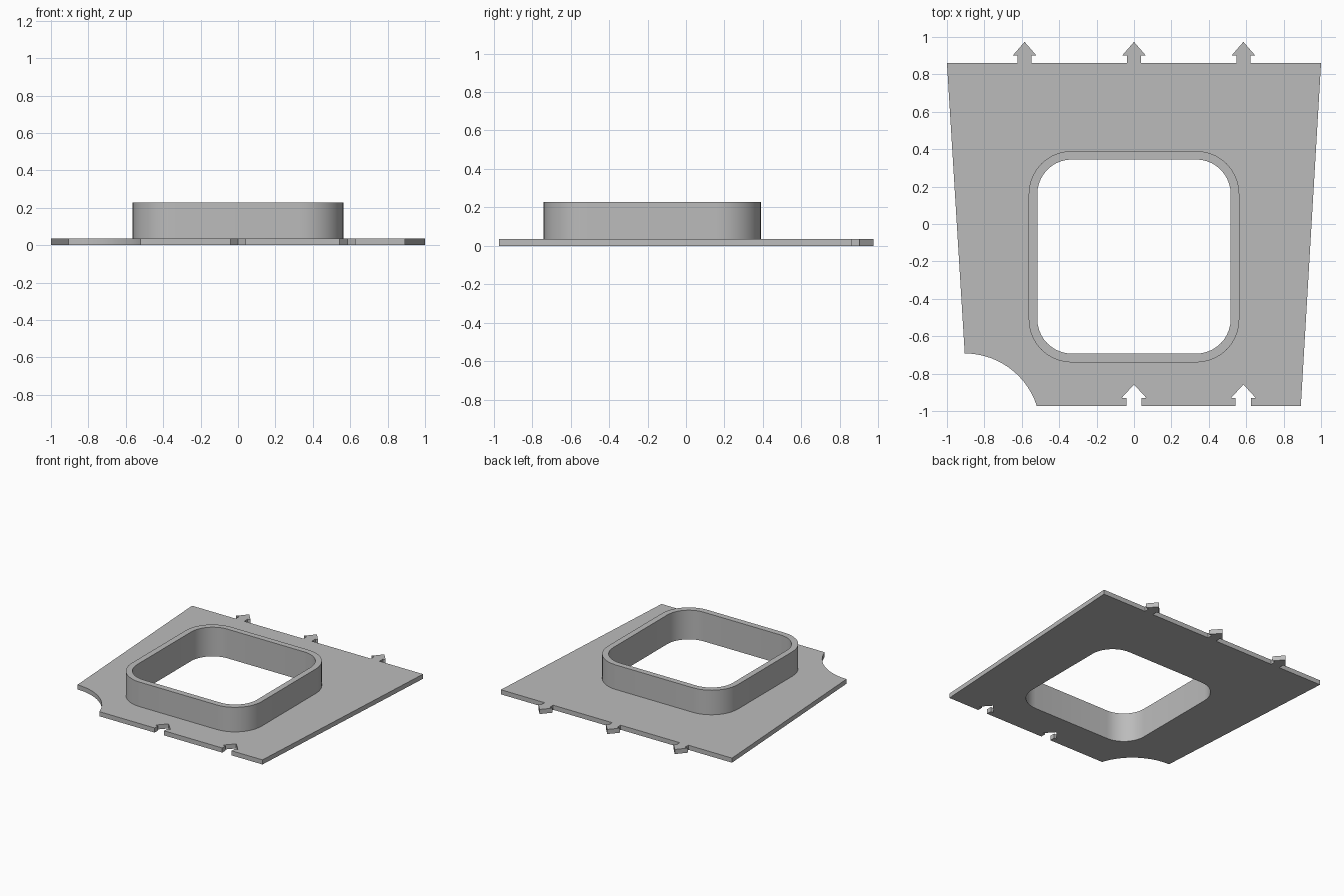
import bpy, bmesh, math

if "Cube" in bpy.data.objects:
    bpy.data.objects.remove(bpy.data.objects["Cube"])

grey = bpy.data.materials.new("light grey")
grey.diffuse_color = (0.5, 0.5, 0.5, 1)
grey.use_nodes = True
grey.node_tree.nodes["Principled BSDF"].inputs["Base Color"].default_value = grey.diffuse_color

PLATE_T, COLLAR_TOP = 0.036, 0.228


def rounded_rect(x, y0, y1, r, steps=10):
    """Counter-clockwise rounded rectangle, symmetric in x."""
    centres = [(x - r, y1 - r), (r - x, y1 - r), (r - x, y0 + r), (x - r, y0 + r)]
    pts = []
    for q, (cx, cy) in enumerate(centres):
        for i in range(steps + 1):
            a = math.pi / 2 * (q + i / steps)
            pts.append((cx + r * math.cos(a), cy + r * math.sin(a)))
    return pts


def arrow(cx, y, stem, head):
    """Arrow outline from left to right, pointing to +y."""
    half = [(-stem, 0), (-stem, 0.042), (-head, 0.042), (0, 0.114)]
    pts = half + [(-px, py) for px, py in half[-2::-1]]
    return [(cx + px, y + py) for px, py in pts]


def ring_prism(name, outer, inner, z0, z1):
    """Solid between an outer outline and a hole."""
    bm = bmesh.new()
    edges = []
    for loop in (outer, inner):
        vs = [bm.verts.new((px, py, z0)) for px, py in loop]
        edges += [bm.edges.new((vs[i - 1], vs[i])) for i in range(len(vs))]
    bmesh.ops.triangle_fill(bm, edges=edges, use_beauty=True, normal=(0, 0, 1))
    ext = bmesh.ops.extrude_face_region(bm, geom=bm.faces[:], use_keep_orig=True)
    for v in ext["geom"]:
        if isinstance(v, bmesh.types.BMVert):
            v.co.z = z1
    bmesh.ops.recalc_face_normals(bm, faces=bm.faces[:])
    me = bpy.data.meshes.new(name)
    bm.to_mesh(me)
    bm.free()
    me.materials.append(grey)
    ob = bpy.data.objects.new(name, me)
    bpy.context.collection.objects.link(ob)
    bpy.ops.object.select_all(action='DESELECT')
    ob.select_set(True)
    bpy.context.view_layer.objects.active = ob
    bpy.ops.object.shade_smooth_by_angle(angle=math.radians(30))
    return ob


# Tapered plate outline: curved corner cut, front notches, back tabs
BACK, FRONT, PITCH = 0.86, -0.972, 0.585
outline = [(-1, BACK)]
R = 0.405
sweep = math.asin(0.385 / R)
for i in range(15):
    a = sweep * i / 14
    outline.append((-0.905 + R * math.sin(a), -0.692 - R + R * math.cos(a)))
outline[-1] = (-0.52, FRONT)
for cx in (0, PITCH):
    outline += arrow(cx, FRONT, 0.041, 0.066)
outline += [(0.892, FRONT), (1, BACK)]
for cx in (PITCH, 0, -PITCH):
    outline += arrow(cx, BACK, 0.037, 0.062)[::-1]

opening = rounded_rect(0.517, -0.693, 0.345, 0.185)
ring_prism("base_plate", outline, opening, 0, PLATE_T)

# Raised collar around the opening
ring_prism("collar", rounded_rect(0.563, -0.74, 0.39, 0.23), opening, PLATE_T, COLLAR_TOP)
